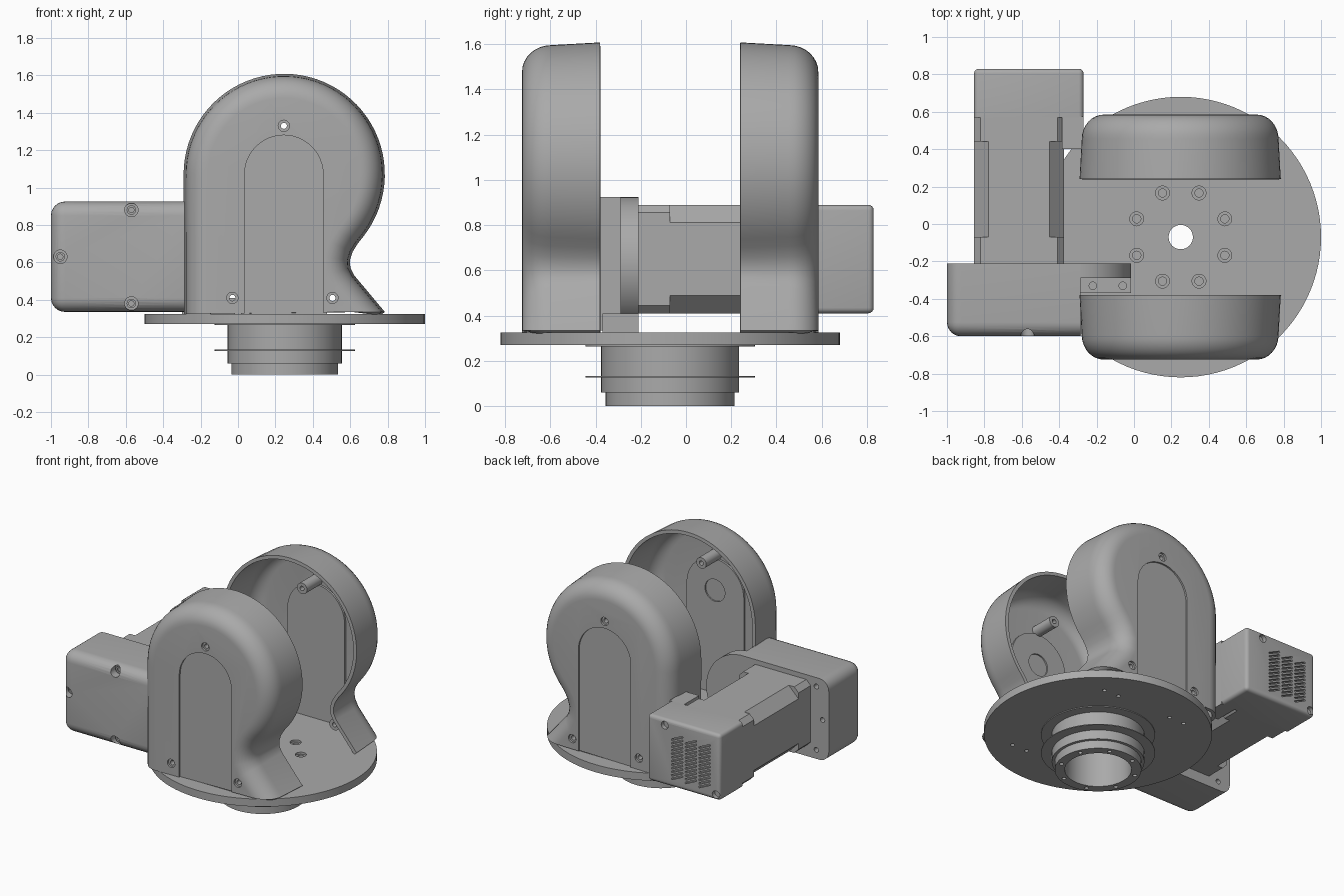
import bpy, bmesh, math
from mathutils import Matrix, Vector

if "Cube" in bpy.data.objects:
    bpy.data.objects.remove(bpy.data.objects["Cube"])

grey = bpy.data.materials.new("plain_grey")
grey.use_nodes = True
tone = (0.4, 0.4, 0.4, 1)
grey.diffuse_color = tone
grey.node_tree.nodes["Principled BSDF"].inputs["Base Color"].default_value = tone

CX, CY = 0.25, -0.07       # turntable axis
TOP = 0.325                # upper face of the plate


def make(name, bm):
    mesh = bpy.data.meshes.new(name)
    bm.to_mesh(mesh)
    bm.free()
    mesh.materials.append(grey)
    obj = bpy.data.objects.new(name, mesh)
    bpy.context.collection.objects.link(obj)
    return obj


def add_box(bm, x0, x1, y0, y1, z0, z1):
    mid = Matrix.Translation(((x0 + x1) / 2, (y0 + y1) / 2, (z0 + z1) / 2))
    size = Matrix.Diagonal((x1 - x0, y1 - y0, z1 - z0, 1))
    return bmesh.ops.create_cube(bm, size=1, matrix=mid @ size)["verts"]


def add_rod(bm, a, b, r, sides=32):
    a, b = Vector(a), Vector(b)
    turn = (b - a).to_track_quat('Z', 'Y').to_matrix().to_4x4()
    bmesh.ops.create_cone(bm, cap_ends=True, segments=sides, radius1=r, radius2=r,
                          depth=(b - a).length, matrix=Matrix.Translation((a + b) / 2) @ turn)


def add_prism(bm, outline, y0, y1):
    face = bm.faces.new([bm.verts.new((x, y0, z)) for x, z in outline])
    new = bmesh.ops.extrude_face_region(bm, geom=[face])["geom"]
    bmesh.ops.translate(bm, vec=(0, y1 - y0, 0),
                        verts=[g for g in new if isinstance(g, bmesh.types.BMVert)])
    bmesh.ops.recalc_face_normals(bm, faces=bm.faces)


def bake(obj):
    graph = bpy.context.evaluated_depsgraph_get()
    mesh = bpy.data.meshes.new_from_object(obj.evaluated_get(graph))
    obj.modifiers.clear()
    obj.data = mesh


def cut(obj, bm):
    cutter = make("cutter", bm)
    cutter.hide_render = True
    mod = obj.modifiers.new("cut", 'BOOLEAN')
    mod.operation, mod.solver, mod.object = 'DIFFERENCE', 'EXACT', cutter
    bake(obj)
    bpy.data.objects.remove(cutter)


def cut_rods(obj, rods):
    bm = bmesh.new()
    for a, b, r in rods:
        add_rod(bm, a, b, r)
    cut(obj, bm)


def ring(r, count, shift=0.5):
    for i in range(count):
        a = 2 * math.pi * (i + shift) / count
        yield CX + r * math.cos(a), CY + r * math.sin(a)


def disc(name, r, z0, z1):
    bm = bmesh.new()
    add_rod(bm, (CX, CY, z0), (CX, CY, z1), r, 96)
    return make(name, bm)


# Turntable plate with countersunk bolt holes
plate = disc("base_plate", 0.75, 0.27, TOP)
bolts = list(ring(0.255, 8))
cut_rods(plate, [((x, y, 0.2), (x, y, 0.4), 0.022) for x, y in bolts]
         + [((CX, CY, 0.2), (CX, CY, 0.4), 0.065)])
cut_rods(plate, [((x, y, TOP - 0.015), (x, y, 0.4), 0.037) for x, y in bolts]
         + [((CX + x, CY + y, 0.2), (CX + x, CY + y, 0.3), 0.014)
            for x in (-0.34, -0.22, 0.22, 0.34) for y in (-0.47, 0.47)])

# Hollow stem with thin collars
for name, r, z0, z1 in (("stem", 0.305, 0.06, 0.27), ("stem_foot", 0.285, 0, 0.06),
                        ("lower_collar", 0.375, 0.127, 0.133),
                        ("upper_collar", 0.375, 0.264, 0.27)):
    part = disc(name, r, z0, z1)
    holes = [((CX, CY, -0.1), (CX, CY, 0.5), 0.22)]
    if name == "stem_foot":
        holes += [((x, y, -0.1), (x, y, 0.04), 0.014) for x, y in ring(0.253, 8)]
    cut_rods(part, holes)

# Side profile of the covers, from the left foot over the dome to the tail
profile = [(-0.29, TOP), (-0.29, 0.7)]
for i in range(49):
    a = math.radians(180 - 218 * i / 48)
    profile.append((0.247 + 0.538 * math.cos(a), 1.07 + 0.538 * math.sin(a)))
profile += [(0.64, 0.70), (0.612, 0.655), (0.598, 0.61), (0.601, 0.57), (0.62, 0.532),
            (0.785, TOP + 0.01)]


def inset(d):
    out = []
    for i, (x, z) in enumerate(profile):
        if i == 0:
            out.append((x + d, z))
        elif i == len(profile) - 1:
            out.append((x - d * 1.27, z))
        else:
            (ax, az), (bx, bz) = profile[i - 1], profile[i + 1]
            n = Vector((bz - az, ax - bx)).normalized()
            out.append((x + n.x * d, z + n.y * d))
    return out


def arch(r, bottom):
    pts = [(0.245 + r, bottom)]
    pts += [(0.245 + r * math.cos(math.pi * i / 24), 1.07 + r * math.sin(math.pi * i / 24))
            for i in range(25)]
    return pts + [(0.245 - r, bottom)]


# Two open shells facing each other
screws = ((0.245, 1.33), (-0.03, 0.41), (0.505, 0.41))
for side, s in (("front", -1), ("back", 1)):
    def at(depth):
        return CY + s * (0.655 - depth)

    steps = [(0, 0.345), (0.012, 0.13)]
    for i in range(1, 9):
        a = math.pi / 2 * i / 8
        steps.append((0.012 + 0.118 * (1 - math.cos(a)), 0.13 * (1 - math.sin(a))))
    bm = bmesh.new()
    rings = [[bm.verts.new((x, at(y), z)) for x, z in inset(d)] for d, y in steps]
    for p, q in zip(rings, rings[1:]):
        for i in range(len(p) - 1):
            bm.faces.new((p[i], p[i + 1], q[i + 1], q[i]))
    cap = bm.faces.new(rings[-1])
    bmesh.ops.recalc_face_normals(bm, faces=bm.faces)
    cap.normal_update()
    if cap.normal.y * s < 0:
        bmesh.ops.reverse_faces(bm, faces=bm.faces)
    cover = make(side + "_cover", bm)
    wall = cover.modifiers.new("wall", 'SOLIDIFY')
    wall.thickness, wall.offset = 0.025, -1
    bake(cover)
    bm = bmesh.new()
    add_prism(bm, arch(0.21, 0.2), at(-0.05), at(0.012))
    cut(cover, bm)
    cut_rods(cover, [((x, at(-0.05), z), (x, at(0.06), z), 0.03) for x, z in screws])

    # Raised inner panel behind the recess
    bm = bmesh.new()
    add_prism(bm, arch(0.23, TOP), at(0.02), at(0.04))
    pad = make(side + "_inner_panel", bm)
    if s < 0:
        cut_rods(pad, [((0.247, at(0.03), 1.07), (0.247, at(0.1), 1.07), 0.08)])

    # Screw bosses
    bm = bmesh.new()
    for x, z in screws:
        add_rod(bm, (x, at(0.015), z), (x, at(0.2), z), 0.04)
    boss = make(side + "_screw_bosses", bm)
    cut_rods(boss, [((x, at(-0.1), z), (x, at(0.5), z), 0.016) for x, z in screws])

# Gear housing with rounded outer edges and screw pockets
bm = bmesh.new()
add_box(bm, -1, -0.285, -0.6, -0.21, 0.335, 0.925)
edges = [e for e in bm.edges if not all(v.co.x > -0.5 for v in e.verts)
         and not all(v.co.y > -0.3 for v in e.verts)]
edges += [e for e in bm.edges if all(v.co.x < -0.9 for v in e.verts) and e not in edges
          and abs(e.verts[0].co.y - e.verts[1].co.y) > 0.1]
bmesh.ops.bevel(bm, geom=edges, offset=0.075, segments=6, profile=0.5, affect='EDGES')
housing = make("gear_housing", bm)
pockets = ((-0.57, 0.88), (-0.95, 0.63), (-0.57, 0.38))
cut_rods(housing, [((x, -0.7, z), (x, -0.54, z), 0.036) for x, z in pockets])
cut_rods(housing, [((x, -0.3, z), (x, -0.1, z), 0.018)
                   for x, z in ((-0.9, 0.86), (-0.9, 0.4), (-0.95, 0.63))])
for x, z in pockets:
    bm = bmesh.new()
    add_rod(bm, (x, -0.54, z), (x, -0.555, z), 0.025)
    head = make("housing_screw", bm)
    cut_rods(head, [((x, -0.6, z), (x, -0.545, z), 0.014)])

# Rounded mounting flange and its foot
bm = bmesh.new()
round_end = [(-0.31 + 0.295 * math.sin(math.pi * i / 24), 0.63 + 0.295 * math.cos(math.pi * i / 24))
             for i in range(25)]
add_prism(bm, round_end, -0.29, -0.21)
make("mounting_flange", bm)
bm = bmesh.new()
add_box(bm, -0.3, -0.015, -0.37, -0.21, TOP, 0.41)
foot = make("flange_foot", bm)
cut_rods(foot, [((x, -0.33, 0.37), (x, -0.33, 0.5), 0.02) for x in (-0.22, -0.06)])

# Motor body: strongly chamfered middle, lightly chamfered ends
for name, y0, y1, c in (("motor_front_end", -0.21, -0.07, 0.035),
                        ("motor_body", -0.07, 0.44, 0.078), ("motor_back_end", 0.44, 0.57, 0.035)):
    bm = bmesh.new()
    add_box(bm, -0.855, -0.375, y0, y1, 0.41, 0.89)
    bmesh.ops.bevel(bm, geom=[e for e in bm.edges if abs(e.verts[0].co.y - e.verts[1].co.y) > 0.1],
                    offset=c, segments=1, affect='EDGES')
    make(name, bm)

# Motor end cap with slanted vent slots, and the connector beside the body
bm = bmesh.new()
add_box(bm, -0.855, -0.27, 0.57, 0.83, 0.41, 0.89)
bmesh.ops.bevel(bm, geom=[e for e in bm.edges if any(v.co.y > 0.7 for v in e.verts)],
                offset=0.025, segments=4, profile=0.5, affect='EDGES')
end_cap = make("motor_end_cap", bm)
bm = bmesh.new()
for col in range(3):
    for row in range(12):
        place = Matrix.Translation((-0.73 + 0.11 * col, 0.83, 0.49 + 0.026 * row))
        slot = place @ Matrix.Rotation(math.radians(25), 4, 'Y') @ Matrix.Diagonal((0.1, 0.04, 0.011, 1))
        bmesh.ops.create_cube(bm, size=1, matrix=slot)
cut(end_cap, bm)
cut_rods(end_cap, [((x, 0.8, z), (x, 0.9, z), 0.028) for x, z in ((-0.41, 0.845), (-0.82, 0.45))])
bm = bmesh.new()
add_box(bm, -0.385, -0.27, 0.4, 0.575, 0.41, 0.89)
make("motor_connector", bm)

# Smooth shading with crisp edges
for obj in bpy.context.collection.objects:
    if obj.type == 'MESH' and grey.name in obj.data.materials:
        obj.select_set(True)
        bpy.context.view_layer.objects.active = obj
bpy.ops.object.shade_smooth_by_angle(angle=math.radians(32))
